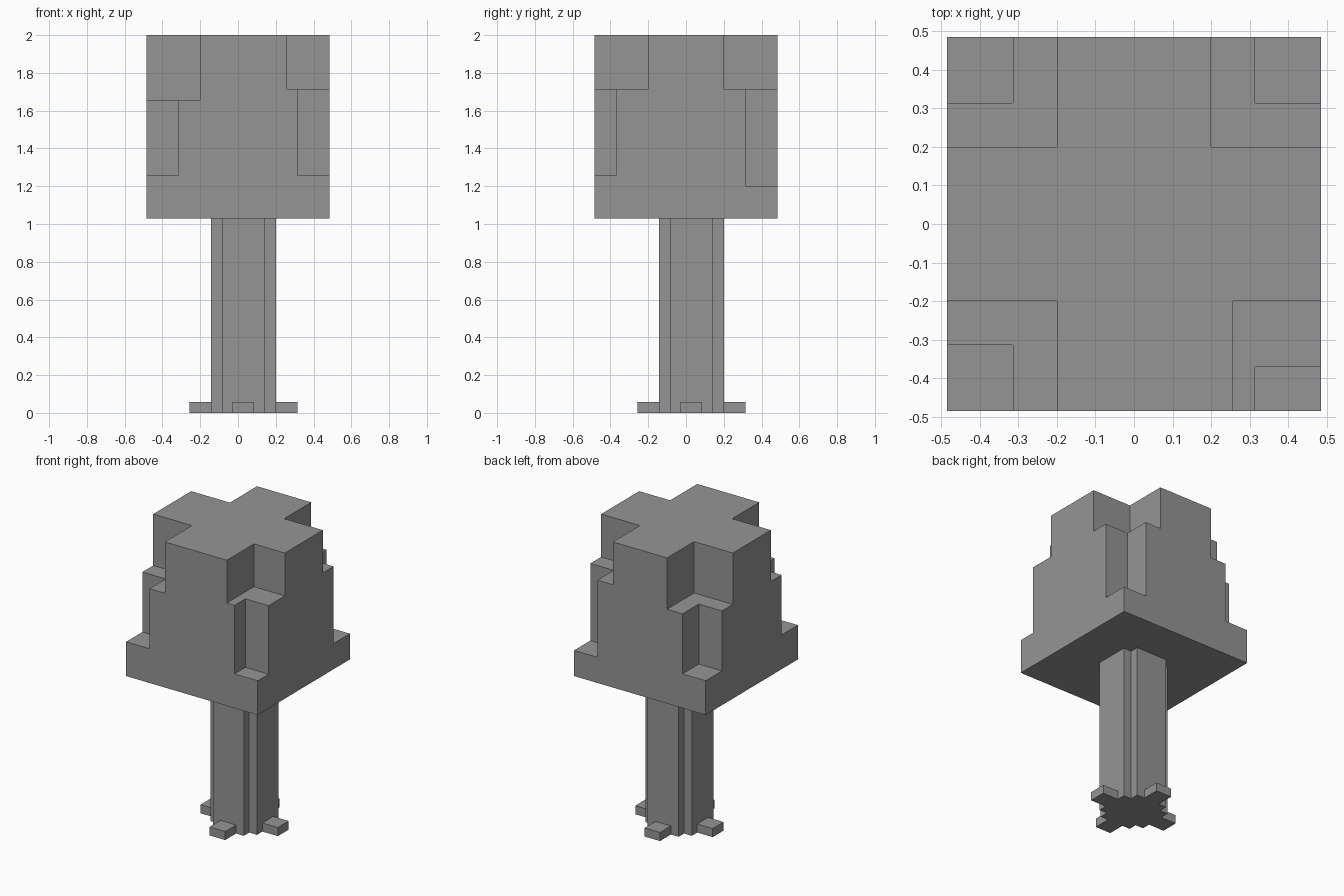
import bpy, bmesh

if "Cube" in bpy.data.objects:
    bpy.data.objects.remove(bpy.data.objects["Cube"])

V = 2 / 35            # size of one block unit
ORIGIN = -8.5 * V     # block index 0 in x and y

grey = bpy.data.materials.new("dark_grey")
grey.diffuse_color = (0.3, 0.3, 0.3, 1)
grey.use_nodes = True
grey.node_tree.nodes["Principled BSDF"].inputs["Base Color"].default_value = grey.diffuse_color


def place(i):
    return ORIGIN + i * V


def prism(name, outline, z0, z1):
    """Extrude a counter-clockwise outline (block units) from z0 to z1."""
    bm = bmesh.new()
    face = bm.faces.new([bm.verts.new((place(x), place(y), z0 * V)) for x, y in outline])
    ext = bmesh.ops.extrude_face_region(bm, geom=[face])
    tops = [g for g in ext["geom"] if isinstance(g, bmesh.types.BMVert)]
    bmesh.ops.translate(bm, verts=tops, vec=(0, 0, (z1 - z0) * V))
    bmesh.ops.recalc_face_normals(bm, faces=bm.faces)
    mesh = bpy.data.meshes.new(name)
    bm.to_mesh(mesh)
    bm.free()
    mesh.materials.append(grey)
    obj = bpy.data.objects.new(name, mesh)
    bpy.context.collection.objects.link(obj)
    return obj


def box(name, x0, x1, y0, y1, z0, z1):
    return prism(name, [(x0, y0), (x1, y0), (x1, y1), (x0, y1)], z0, z1)


def cut(target, cutter):
    cutter.hide_render = True
    mod = target.modifiers.new("cut", "BOOLEAN")
    mod.operation, mod.solver, mod.object = "DIFFERENCE", "EXACT", cutter
    bpy.context.view_layer.objects.active = target
    bpy.ops.object.modifier_apply(modifier=mod.name)
    bpy.data.objects.remove(cutter)


# Crown: a block with two-step notches in each vertical corner
crown = box("crown", 0, 17, 0, 17, 18, 35)
# right side?, back side?, then (x depth, y depth, ledge height) per step
corners = [
    (0, 0, [(5, 5, 29), (3, 3, 22)]),
    (1, 0, [(4, 5, 30), (3, 2, 22)]),
    (0, 1, [(5, 5, 29), (3, 3, 22)]),
    (1, 1, [(5, 5, 30), (3, 3, 21)]),
]
for right, back, steps in corners:
    for dx, dy, z in steps:
        xs = (17 - dx, 19) if right else (-2, dx)
        ys = (17 - dy, 19) if back else (-2, dy)
        cut(crown, box("corner_cutter", *xs, *ys, z, 37))

# Trunk: square post with one unit taken out of each corner
a, b, c, d = 6, 7, 11, 12
prism("trunk", [(b, a), (c, a), (c, b), (d, b), (d, c), (c, c),
                (c, d), (b, d), (b, c), (a, c), (a, b), (b, b)], 0, 18)

# Roots: one flat block on each side of the trunk
for side, (lo, hi) in {"low": (4, 6), "high": (12, 14)}.items():
    box(f"root_x_{side}", lo, hi, 8, 10, 0, 1)
    box(f"root_y_{side}", 8, 10, lo, hi, 0, 1)
